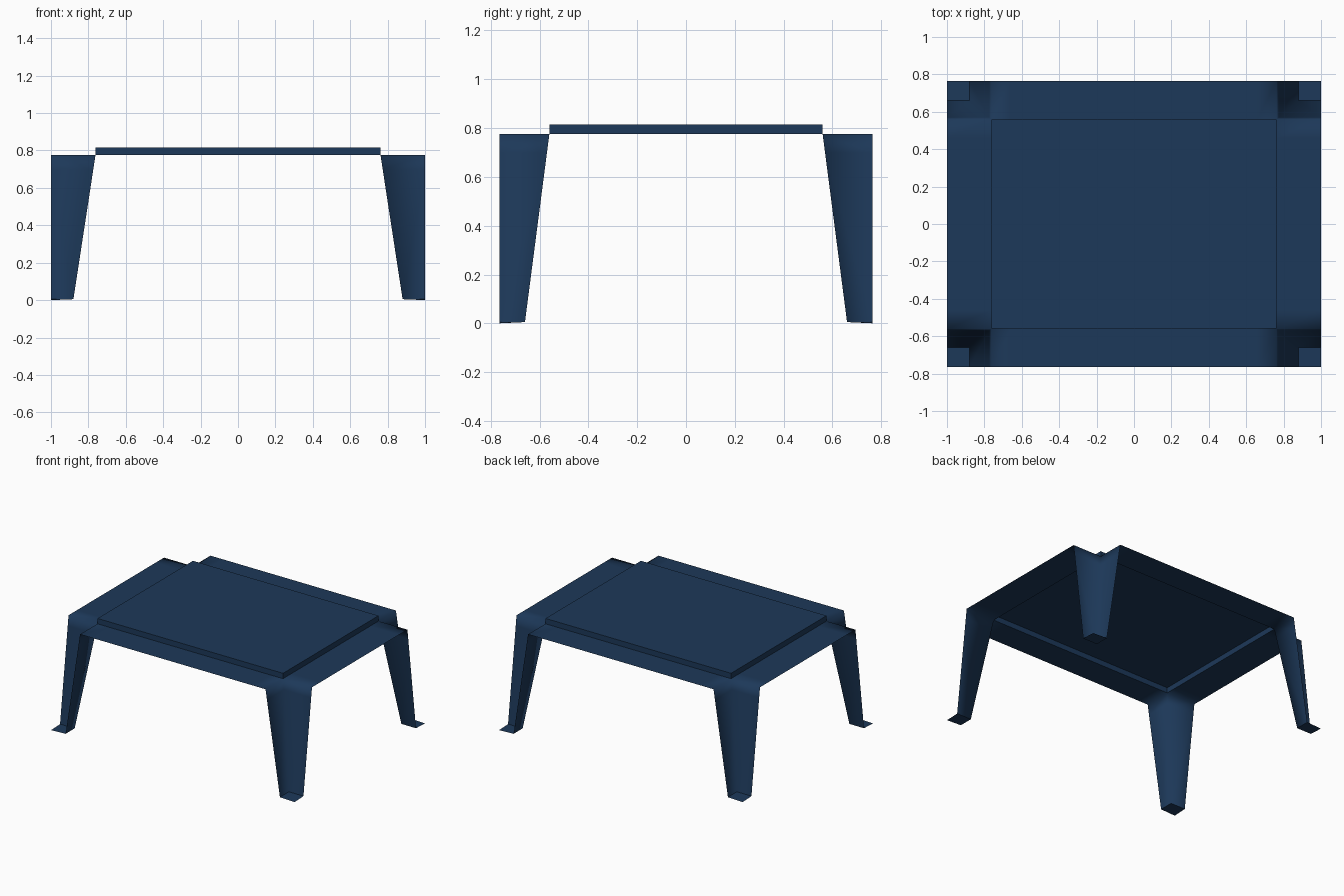
import bpy, bmesh

if "Cube" in bpy.data.objects:
    bpy.data.objects.remove(bpy.data.objects["Cube"])

X, Y = 1.0, 0.765          # outer half sizes
PX, PY = 0.762, 0.56       # raised panel and leg fold at the top
FX, FY = 0.88, 0.66        # leg fold at the foot
TOP, RAISED = 0.775, 0.815

blue = bpy.data.materials.new("dark_blue")
blue.diffuse_color = (0.012, 0.04, 0.1, 1)
blue.use_nodes = True
blue.node_tree.nodes["Principled BSDF"].inputs["Base Color"].default_value = blue.diffuse_color


def quad(bm, *pts):
    return bm.faces.new([bm.verts.new(p) for p in pts])


def finish(bm, name, smooth):
    bmesh.ops.remove_doubles(bm, verts=bm.verts, dist=0.0005)
    bmesh.ops.recalc_face_normals(bm, faces=bm.faces)
    highest = max(bm.faces, key=lambda f: f.calc_center_median().z)
    highest.normal_update()
    if highest.normal.z < 0:
        bmesh.ops.reverse_faces(bm, faces=bm.faces)
    for f in bm.faces:
        f.smooth = smooth
    # crisp folds around the feet
    for e in bm.edges:
        if all(v.co.z < 0.01 for v in e.verts):
            e.smooth = False
    me = bpy.data.meshes.new(name)
    bm.to_mesh(me)
    bm.free()
    me.materials.append(blue)
    ob = bpy.data.objects.new(name, me)
    bpy.context.collection.objects.link(ob)
    return ob


# Folded sheet: a rim with notched corners, its centre open under the panel
bm = bmesh.new()
xs = [-X, -PX, -0.66, 0.66, PX, X]
ys = [-Y, -PY, -0.46, 0.46, PY, Y]
for i in range(5):
    for j in range(5):
        if (i in (0, 4)) != (j in (0, 4)):
            quad(bm, (xs[i], ys[j], TOP), (xs[i + 1], ys[j], TOP),
                 (xs[i + 1], ys[j + 1], TOP), (xs[i], ys[j + 1], TOP))

# Four legs, each an inward-folded corner that opens outward, with a foot plate
for sx in (-1, 1):
    for sy in (-1, 1):
        rows = []
        for z in (TOP, 0.70, 0.005):
            t = (TOP - z) / (TOP - 0.005)
            x, y = sx * (PX + (FX - PX) * t), sy * (PY + (FY - PY) * t)
            rows.append([(sx * X, y, z), (x, y, z), (x, sy * Y, z)])
        for a, b in zip(rows, rows[1:]):
            for k in (0, 1):
                quad(bm, a[k], a[k + 1], b[k + 1], b[k])
        end, fold, side = rows[-1]
        quad(bm, end, fold, side, (sx * X, sy * Y, 0.0))
finish(bm, "folded_table_frame", True)

# Raised hollow top panel
bm = bmesh.new()
ring = [(-PX, -PY), (PX, -PY), (PX, PY), (-PX, PY)]
quad(bm, *[(x, y, RAISED) for x, y in ring])
for k in range(4):
    (ax, ay), (bx, by) = ring[k], ring[(k + 1) % 4]
    quad(bm, (ax, ay, TOP), (bx, by, TOP), (bx, by, RAISED), (ax, ay, RAISED))
finish(bm, "raised_top_panel", False)
